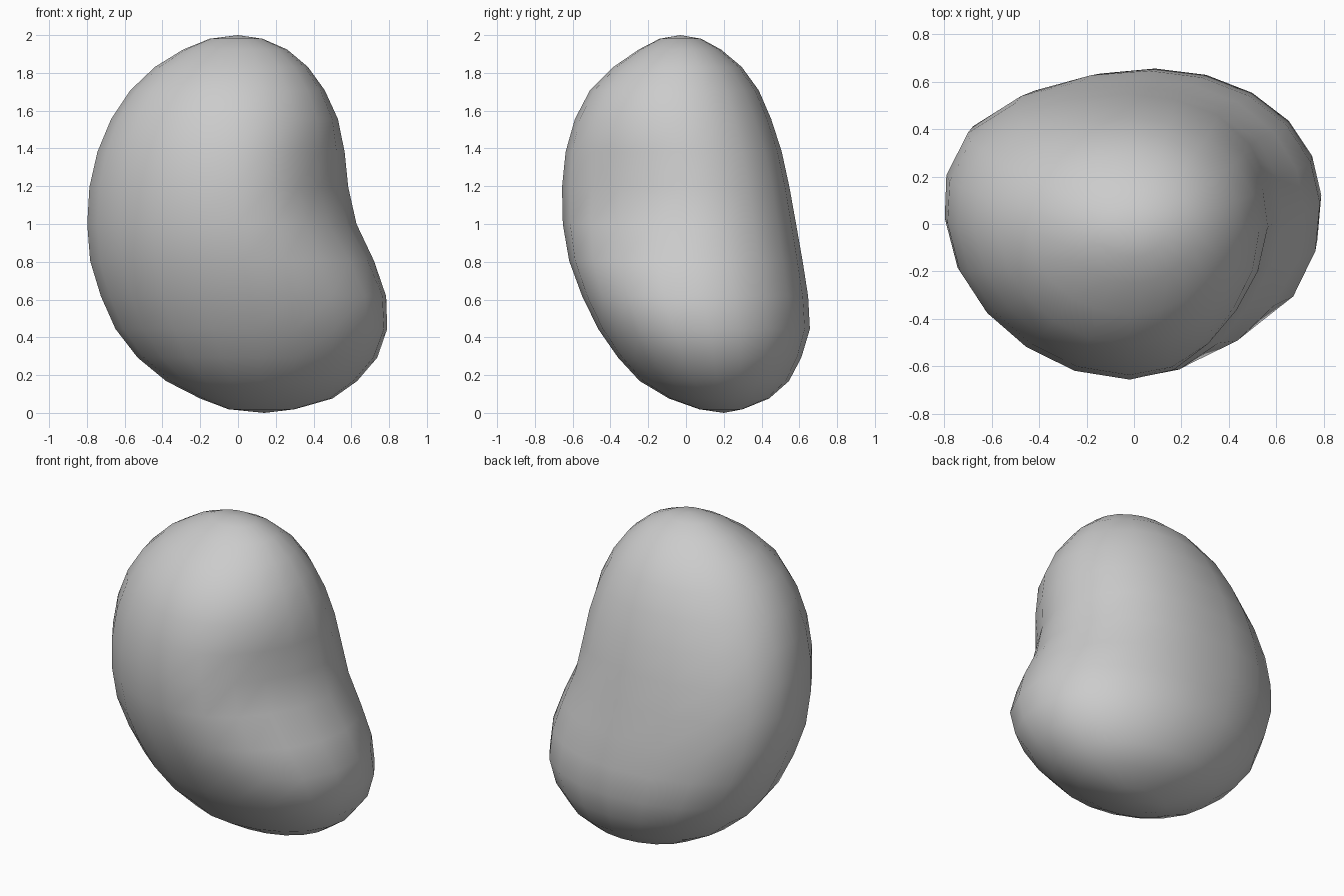
import bpy, bmesh, math

if "Cube" in bpy.data.objects:
    bpy.data.objects.remove(bpy.data.objects["Cube"])

RINGS, SEGS = 16, 20
# Outline of the bean at each ring, bottom to top: right, left, back, front
XR = [.14, .30, .50, .63, .735, .785, .78, .72, .635, .595, .57, .53, .46, .37, .26, .13, 0]
XL = [.14, -.05, -.2, -.38, -.53, -.645, -.72, -.775, -.79, -.78, -.74, -.67, -.57, -.44, -.29, -.15, 0]
YR = [.2, .3, .44, .545, .61, .655, .645, .615, .58, .545, .505, .45, .385, .295, .185, .08, -.03]
YL = [.2, .07, -.09, -.245, -.36, -.465, -.55, -.62, -.655, -.66, -.64, -.59, -.51, -.385, -.25, -.14, -.03]
# Soft dents and bulges: angle, height, amount, angular width, height width
BUMPS = [(-36, 1.17, -.10, 28, .26), (-36, .50, .06, 25, .28),
         (140, 1.0, .10, 28, .60), (48, 1.2, .04, 22, .35),
         (-135, 1.3, -.03, 30, .7)]


def swell(deg, z):
    s = 1
    for a, h, amount, wa, wh in BUMPS:
        d = (deg - a + 180) % 360 - 180
        s += amount * math.exp(-(d / wa) ** 2 - ((z - h) / wh) ** 2)
    return s


bm = bmesh.new()
rings = []
for i in range(1, RINGS):
    z = 1 - math.cos(math.pi * i / RINGS)
    t = z / 2
    # Section centre follows the leaning axis of the bean
    cx = ((XR[i] + XL[i]) / 2 + .14 * (1 - t)) / 2
    cy = ((YR[i] + YL[i]) / 2 + .2 - .23 * t) / 2
    ring = []
    for j in range(SEGS):
        a = 2 * math.pi * j / SEGS
        c, s = math.cos(a), math.sin(a)
        k = swell(math.degrees(a), z)
        rx = XR[i] - cx if c > 0 else cx - XL[i]
        ry = YR[i] - cy if s > 0 else cy - YL[i]
        ring.append(bm.verts.new((cx + rx * c * k, cy + ry * s * k, z)))
    rings.append(ring)

# Skin the rings and close both poles
bottom = bm.verts.new((XR[0], YR[0], 0))
top = bm.verts.new((XR[-1], YR[-1], 2))
for j in range(SEGS):
    n = (j + 1) % SEGS
    bm.faces.new((bottom, rings[0][n], rings[0][j]))
    bm.faces.new((top, rings[-1][j], rings[-1][n]))
    for lo, hi in zip(rings, rings[1:]):
        bm.faces.new((lo[j], lo[n], hi[n], hi[j]))
bmesh.ops.recalc_face_normals(bm, faces=bm.faces)
for f in bm.faces:
    f.smooth = True

mesh = bpy.data.meshes.new("bean_body")
bm.to_mesh(mesh)
bm.free()
bean = bpy.data.objects.new("bean_body", mesh)
bpy.context.collection.objects.link(bean)
